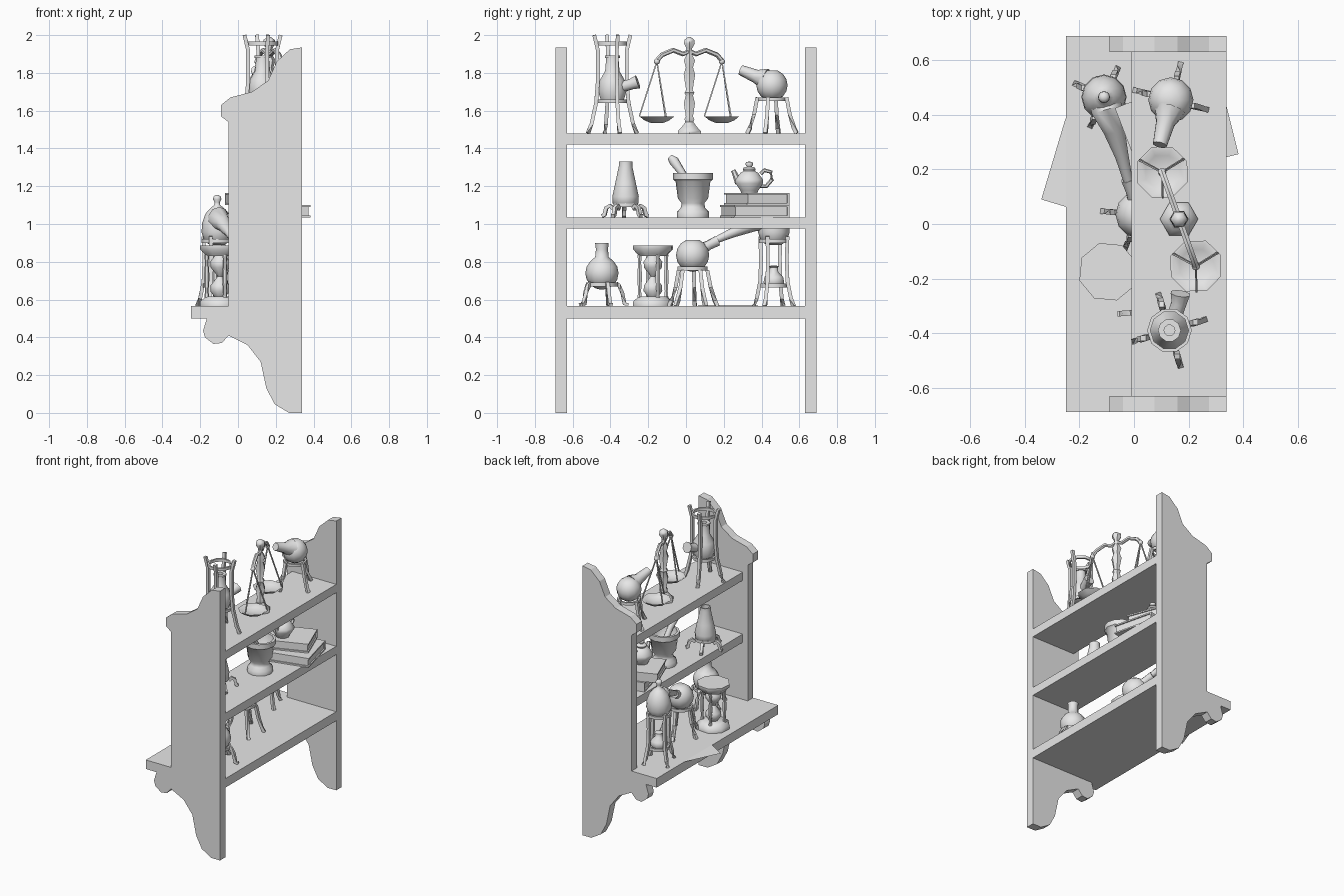
import bpy, bmesh
from math import pi, cos, sin, radians
from mathutils import Vector, Matrix

cube = bpy.data.objects.get("Cube")
if cube:
    bpy.data.objects.remove(cube)

grey = bpy.data.materials.new("plain grey")
grey.use_nodes = True
grey.diffuse_color = (0.8, 0.8, 0.8, 1)
grey.node_tree.nodes["Principled BSDF"].inputs["Base Color"].default_value = (0.8, 0.8, 0.8, 1)


def finish(name, bm, smooth=True):
    bmesh.ops.recalc_face_normals(bm, faces=bm.faces)
    mesh = bpy.data.meshes.new(name)
    bm.to_mesh(mesh)
    bm.free()
    mesh.materials.append(grey)
    ob = bpy.data.objects.new(name, mesh)
    bpy.context.collection.objects.link(ob)
    if smooth:
        bpy.ops.object.select_all(action='DESELECT')
        ob.select_set(True)
        bpy.context.view_layer.objects.active = ob
        bpy.ops.object.shade_smooth_by_angle(angle=radians(50))
    return ob


def skin(bm, rings, closed=False):
    """Bridge equal rings of points, capping the ends unless closed."""
    loops = [[bm.verts.new(p) for p in ring] for ring in rings]
    n = len(loops[0])
    for a, b in zip(loops, loops[1:] + (loops[:1] if closed else [])):
        for i in range(n):
            j = (i + 1) % n
            bm.faces.new((a[i], a[j], b[j], b[i]))
    if not closed:
        bm.faces.new(loops[0])
        bm.faces.new(loops[-1])


def lathe(name, profile, loc, n=12, closed=False, turn=0.0):
    """Spin (radius, height) pairs around a vertical axis."""
    bm = bmesh.new()
    angles = [turn + 2 * pi * i / n for i in range(n)]
    skin(bm, [[Vector(loc) + Vector((r * cos(a), r * sin(a), z)) for a in angles]
              for r, z in profile], closed)
    return finish(name, bm)


def tube(name, points, radii, n=6):
    """Sweep an n-sided section along points."""
    bm = bmesh.new()
    pts = [Vector(p) for p in points]
    if not isinstance(radii, (list, tuple)):
        radii = [radii] * len(pts)
    rings = []
    for i, p in enumerate(pts):
        t = (pts[min(i + 1, len(pts) - 1)] - pts[max(i - 1, 0)]).normalized()
        up = Vector((0, 0, 1)) if abs(t.z) < 0.95 else Vector((1, 0, 0))
        u = t.cross(up).normalized()
        v = u.cross(t)
        rings.append([p + radii[i] * (cos(a) * u + sin(a) * v)
                      for a in [2 * pi * (k + 0.5) / n for k in range(n)]])
    skin(bm, rings)
    return finish(name, bm)


def prism(name, outline, depth):
    """Extrude an outline by a depth vector."""
    bm = bmesh.new()
    skin(bm, [[Vector(p) for p in outline], [Vector(p) + Vector(depth) for p in outline]])
    return finish(name, bm, False)


def ring(name, loc, r, z, h=0.02, w=0.012):
    lathe(name, [(r, z), (r + w, z), (r + w, z + h), (r, z + h)], loc, 10, True)


def stand(name, loc, path, rings, turn=0.0, n=4, thick=0.014):
    """Curved legs given as (radius, height), tied by rings."""
    for k in range(n):
        a = turn + 2 * pi * k / n
        pts = [Vector(loc) + Vector((r * cos(a), r * sin(a), z)) for r, z in path]
        tube(f"{name}_leg_{k + 1}", pts, thick, 4)
    for k, (r, z) in enumerate(rings):
        ring(f"{name}_ring_{k + 1}", loc, r, z)


def ball(r, z, steps=8):
    """Profile of a sphere centred at height z."""
    return [(r * sin(pi * max(i, 0.1) / steps), z - r * cos(pi * max(i, 0.1) / steps))
            for i in range(steps)]


# --- Shelf unit: two shaped side panels and three boards
LOW, MID, TOP = 0.565, 1.035, 1.48
half = [(.34, 0), (.27, 0), (.195, .045), (.15, .13), (.12, .27), (.05, .36), (-.05, .41),
        (-.085, .37), (-.13, .365), (-.175, .4), (-.185, .435), (-.165, .5), (-.05, .5),
        (-.05, 1.54), (-.09, 1.57), (-.09, 1.63), (-.04, 1.67), (.075, 1.7), (.16, 1.76),
        (.205, 1.86), (.275, 1.925), (.34, 1.935)]
for side, y in (("front", -.69), ("back", .63)):
    prism(f"{side}_side_panel", [(x, y, z) for x, z in half], (0, .06, 0))
prism("bottom_board", [(.34, -.63, .5), (.34, .63, .5), (-.05, .63, .5), (-.05, .69, .5),
                       (-.25, .69, .5), (-.25, -.69, .5), (-.05, -.69, .5), (-.05, -.63, .5)],
      (0, 0, LOW - .5))
for name, z in (("middle_board", MID), ("top_board", TOP)):
    prism(name, [(-.01, -.63, z - .06), (.34, -.63, z - .06), (.34, .63, z - .06),
                 (-.01, .63, z - .06)], (0, 0, .06))

# --- Top board: tall stand with spouted flask
c = (.13, -.39, TOP)
stand("tall_stand", c, [(.135, 0), (.115, .05), (.09, .16), (.08, .28), (.08, .44), (.1, .52)],
      [(.07, .16), (.07, .465)], radians(17))
lathe("tall_flask", [(.04, .17), (.065, .18), (.078, .22), (.07, .28), (.04, .33),
                     (.034, .4), (.042, .4), (.042, .412), (.02, .412), (.02, .34)], c, 10)
tube("tall_flask_spout", [(.14, -.36, 1.72), (.165, -.29, 1.74), (.17, -.255, 1.752)],
     [.03, .03, .038], 8)

# --- Balance scale
sx, sy = .165, .018
lathe("scale_post", [(.07, 0), (.07, .012), (.045, .035), (.025, .06), (.03, .075), (.022, .09),
                     (.034, .16), (.022, .2), (.03, .215), (.02, .23), (.035, .31), (.022, .35),
                     (.034, .385), (.015, .42), (.017, .45), (.033, .475), (.03, .495),
                     (.008, .51)], (sx, sy, TOP), 6)
arm = Vector((-.062, .172, 0))
mid = Vector((sx, sy, 0))
beam = [(-1, 1.865), (-.85, 1.895), (-.5, 1.92), (-.2, 1.9), (0, 1.915), (.2, 1.9), (.5, 1.92),
        (.85, 1.895), (1, 1.865)]
tube("scale_beam", [mid + arm * s + Vector((0, 0, z)) for s, z in beam], .013, 6)
for side, s in (("back", 1), ("front", -1)):
    hook = mid + arm * s + Vector((0, 0, 1.86))
    lathe(f"scale_{side}_hook", ball(.016, 0), hook, 8)
    lathe(f"scale_{side}_pan", [(.035, 1.535), (.07, 1.548), (.1, 1.57), (.09, 1.57),
                                (.065, 1.557), (.02, 1.548)], (hook.x, hook.y, 0), 8, turn=.4)
    for k in range(3):
        a = 2 * pi * k / 3 + .55
        rim = Vector((hook.x + .093 * cos(a), hook.y + .093 * sin(a), 1.57))
        tube(f"scale_{side}_cord_{k + 1}", [hook, rim], .005, 4)

# --- Round retort on a low stand
c = (.135, .455, TOP)
LEG = [(.135, 0), (.12, .03), (.098, .1), (.08, .19)]
stand("retort_stand", c, LEG, [(.066, .17)], radians(-15))
lathe("retort_bulb", ball(.083, .255), c, 12)
tube("retort_neck", [(.13, .42, 1.765), (.115, .37, 1.782), (.095, .29, 1.815)],
     [.06, .036, .027], 10)

# --- Middle board: conical beaker with little feet
c = (.07, -.32, MID)
FOOT = [(.128, .008), (.115, .012), (.105, .05), (.085, .062), (.066, .045)]
stand("beaker_stand", c, FOOT, [(.056, .055)], radians(40), 5)
lathe("beaker", [(.045, .055), (.068, .075), (.07, .11), (.055, .18), (.036, .27), (.036, .295),
                 (.028, .295), (.028, .26)], c, 12)

# --- Mortar and pestle
c = (.15, .037, MID)
lathe("mortar", [(.085, 0), (.085, .03), (.065, .05), (.06, .075), (.08, .1), (.092, .19),
                 (.105, .2), (.105, .235), (.088, .235), (.075, .13), (.03, .1)], c, 12)
tube("pestle", [(.15, .05, 1.16), (.14, -.02, 1.27), (.13, -.065, 1.335), (.125, -.085, 1.355)],
     [.022, .02, .027, .016], 8)


# --- Two stacked books with covers proud of the pages
def book(name, corner, z, h, angle, w, d):
    u, v = Vector((cos(angle), sin(angle), 0)), Vector((sin(angle), -cos(angle), 0))
    base = Vector((*corner, z))

    def slab(part, inset, z0, dz):
        o = base + (u + v) * inset + Vector((0, 0, z0))
        a, b = u * (w - 2 * inset), v * (d - 2 * inset)
        prism(f"{name}_{part}", [o, o + a, o + a + b, o + b], (0, 0, dz))
    slab("lower_cover", 0, 0, .01)
    slab("pages", .008, .01, h - .02)
    slab("upper_cover", 0, h - .01, .01)
    o = base + Vector((0, 0, .01))
    prism(f"{name}_spine", [o, o + u * w, o + u * w + v * .01, o + v * .01], (0, 0, h - .02))


book("lower_book", (.0, .47), MID, .066, radians(14), .32, .3)
book("upper_book", (-.07, .425), MID + .066, .064, radians(21), .34, .24)

# --- Small teapot
c = (.12, .335, MID + .13)
lathe("teapot", [(.045, 0), (.05, .012), (.076, .05), (.076, .07), (.05, .105), (.032, .115),
                 (.036, .125), (.03, .135), (.014, .138), (.022, .15), (.018, .162), (.006, .165)],
      c, 10)
tube("teapot_spout", [(.12, .28, 1.22), (.12, .265, 1.25), (.12, .25, 1.285)],
     [.022, .016, .012], 6)
tube("teapot_handle", [(.12, .38, 1.2), (.12, .425, 1.2), (.12, .455, 1.235), (.12, .45, 1.275),
                       (.12, .415, 1.285), (.12, .395, 1.265)], .011, 6)

# --- Bottom board: flask in a low stand
c = (.15, -.445, LOW)
stand("flask_stand", c, [(.14, .008), (.12, .012), (.108, .07), (.09, .11), (.076, .12)],
      [(.076, .105)], radians(20), 5)
lathe("round_flask", ball(.088, .175)[:-1] + [(.036, .26), (.032, .3), (.036, .335),
                                              (.025, .335), (.025, .27)], c, 12)

# --- Hourglass
c = (-.095, -.175, LOW)
lathe("hourglass_base", [(.11, 0), (.11, .025), (.085, .045), (.08, .05)], c, 8, turn=.3)
lathe("hourglass_top", [(.08, .265), (.085, .275), (.11, .3), (.11, .32)], c, 8, turn=.3)
lathe("hourglass_glass", [(.03, .05), (.052, .08), (.05, .11), (.012, .158), (.05, .205),
                          (.052, .235), (.03, .265)], c, 10)
for k in range(4):
    a = pi / 2 * k + .35
    lathe(f"hourglass_post_{k + 1}", [(.013, .045), (.009, .08), (.014, .14), (.014, .17),
                                      (.009, .23), (.013, .27)],
          (c[0] + .075 * cos(a), c[1] + .075 * sin(a), LOW), 6)

# --- Receiver bulb joined by a long beak to the still
c = (.02, .035, LOW)
stand("receiver_stand", c, LEG, [(.072, .19)], radians(175), 5)
lathe("receiver_bulb", ball(.088, .27), c, 12)
tube("still_beak", [(-.11, .465, 1.0), (-.1, .42, 1.03), (-.075, .35, 1.0), (-.045, .25, .955),
                    (-.025, .17, .92), (.005, .085, .875)],
     [.06, .06, .042, .026, .019, .018], 10)
tube("receiver_neck", [(.015, .06, .855), (-.005, .12, .888), (-.022, .165, .91)],
     [.035, .026, .028], 8)

# --- Still with a burner below
c = (-.11, .465, LOW)
stand("still_stand", c, [(.115, 0), (.1, .04), (.08, .13), (.075, .25), (.08, .37)],
      [(.062, .1), (.07, .335)], radians(65))
lathe("still_bulb", [(.04, .325), (.068, .345), (.083, .39), (.08, .44), (.062, .49), (.035, .52),
                     (.016, .535), (.014, .55), (.022, .565), (.02, .58), (.008, .588)], c, 12)
lathe("burner", [(.04, .1), (.058, .125), (.052, .155), (.025, .18), (.022, .205), (.03, .21),
                 (.015, .215)], c, 10)

# --- Sheet of paper hanging over the board edge
bm = bmesh.new()
u, v, o = Vector((.287, .958, 0)), Vector((.958, -.287, 0)), Vector((-.34, .09, LOW + .003))
flat = bm.faces.new([bm.verts.new(p) for p in (o, o + u * .31, o + u * .31 + v * .25, o + v * .25)])
bmesh.ops.bisect_plane(bm, geom=bm.verts[:] + bm.edges[:] + bm.faces[:],
                       plane_co=(-.25, 0, 0), plane_no=(1, 0, 0))
for p in bm.verts:
    p.co.z -= max(0, -.25 - p.co.x) * .3
finish("paper_sheet", bm, False)
